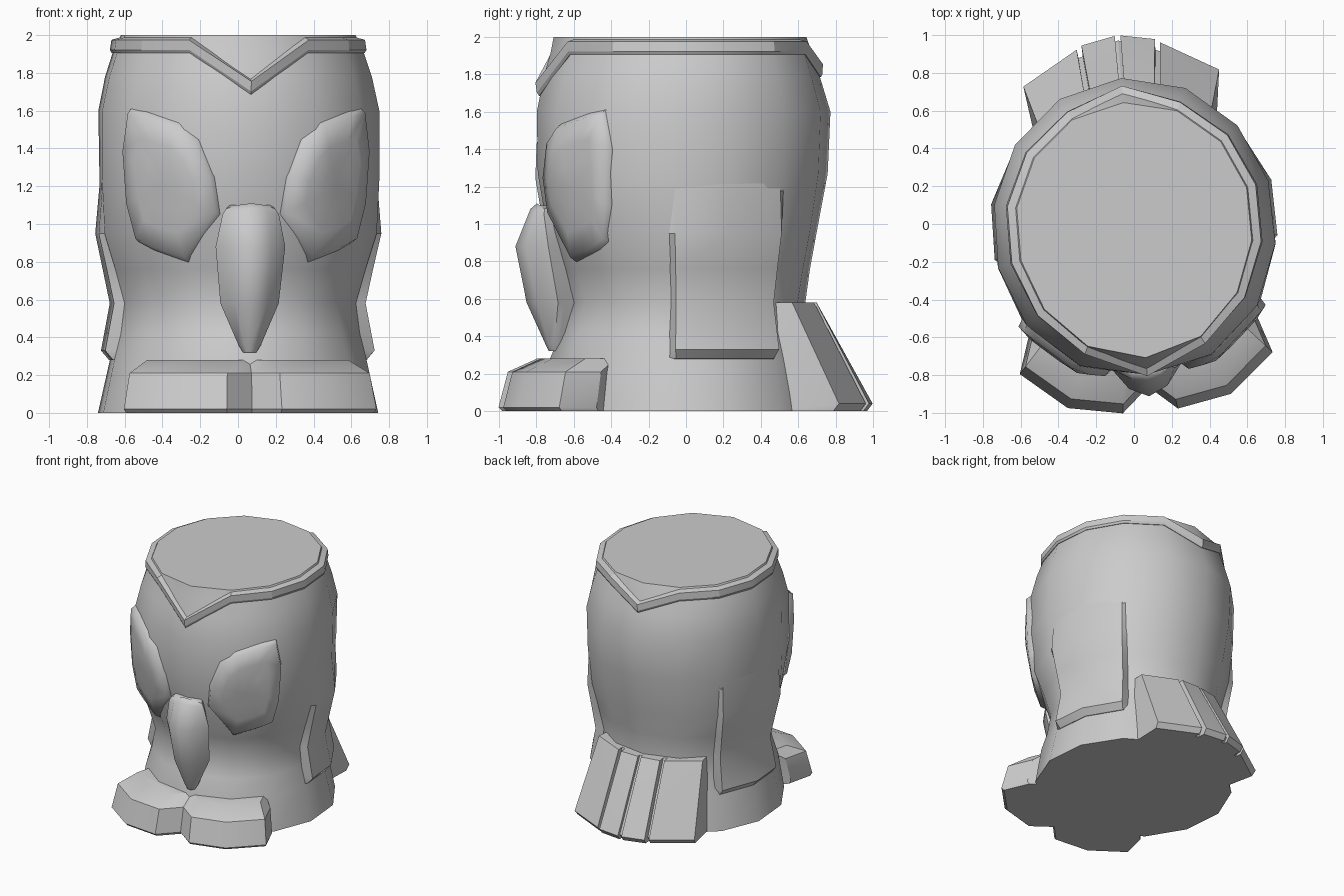
import bpy, bmesh, math
from math import sin, cos, pi, radians

if "Cube" in bpy.data.objects:
    bpy.data.objects.remove(bpy.data.objects["Cube"])

SEG = 14
STEP = 2 * pi / SEG
TURN = radians(5)          # whole model is turned slightly about z
# z, front radius, side radius, back radius
PROFILE = [(0, .74, .75, .72), (.28, .73, .685, .68), (.42, .67, .65, .65),
           (.58, .63, .63, .64), (.76, .68, .68, .665), (.95, .74, .735, .70),
           (1.27, .795, .74, .76), (1.6, .80, .745, .775), (1.78, .765, .71, .72),
           (1.92, .725, .665, .675), (2.0, .71, .625, .645)]


def surf(a, z, off=0.0):
    """Point on the faceted body; a is the angle from the front towards +x."""
    for lo, hi in zip(PROFILE, PROFILE[1:]):
        if z <= hi[0]:
            break
    t = (z - lo[0]) / (hi[0] - lo[0])
    f, s, b = (lo[i] + t * (hi[i] - lo[i]) for i in (1, 2, 3))
    end = f if cos(a) > 0 else b
    r = 1 / math.hypot(sin(a) / s, cos(a) / end)
    if cos(a) > 0:         # cheeks bulge a little around the eyes
        r += .035 * abs(sin(2 * a)) * max(0, 1 - abs(z - 1.3) / .6)
    r *= cos(STEP / 2) / cos(a % STEP - STEP / 2)
    return ((r + off) * sin(a), -(r + off) * cos(a), z)


def finish(name, bm, angle=30):
    bmesh.ops.recalc_face_normals(bm, faces=bm.faces)
    me = bpy.data.meshes.new(name)
    bm.to_mesh(me)
    bm.free()
    ob = bpy.data.objects.new(name, me)
    ob.rotation_euler.z = TURN
    bpy.context.collection.objects.link(ob)
    me.shade_smooth()
    me.set_sharp_from_angle(angle=radians(angle))
    return ob


def loft(name, rings, closed=True, cap=True, loop=False, angle=30, tip=None):
    """Skin a list of equal-length rings."""
    bm = bmesh.new()
    rows = [[bm.verts.new(p) for p in ring] for ring in rings]
    pairs = list(zip(rows, rows[1:])) + ([(rows[-1], rows[0])] if loop else [])
    n = len(rows[0])
    for lo, hi in pairs:
        for i in range(n if closed else n - 1):
            j = (i + 1) % n
            bm.faces.new((lo[i], lo[j], hi[j], hi[i]))
    if tip:
        t = bm.verts.new(tip)
        for i in range(n):
            bm.faces.new((rows[-1][i], rows[-1][(i + 1) % n], t))
    elif cap:
        bm.faces.new(rows[0])
        bm.faces.new(rows[-1])
    return finish(name, bm, angle)


def flip(points, sx):
    return [(x * sx, y, z) for x, y, z in points]


# Body
angles = [i * STEP for i in range(SEG)]
loft("body", [[surf(a, p[0]) for a in angles] for p in PROFILE], angle=35)

# Rim band, dipping to a V at front and back
def rim_ring(z, off):
    dips = {0: .22, SEG // 2: .12}
    return [surf(a, z - dips.get(i, 0), off) for i, a in enumerate(angles)]

loft("rim_band", [rim_ring(1.905, -.03), rim_ring(1.905, .005), rim_ring(1.922, .02),
                  rim_ring(1.975, .038), rim_ring(1.99, -.01), rim_ring(1.98, -.03)],
     cap=False, loop=True, angle=25)

# Raised eye patches (degrees from front, z)
EYE = [(28, 1.54), (20, 1.45), (14, 1.25), (12, 1.05), (27, .79), (44, .855),
       (51, .9), (54, 1.1), (55, 1.4), (52, 1.62), (44, 1.6)]


def eye_point(a, z, scale, off):
    return surf(radians(35 + (a - 35) * scale), 1.2 + (z - 1.2) * scale, off)

for sx, side in ((1, "right"), (-1, "left")):
    rings = [flip([eye_point(a, z, scale, off) for a, z in EYE], sx)
             for scale, off in ((1, -.01), (.92, .035), (.6, .035), (.3, .035))]
    loft("eye_patch_" + side, rings, angle=75, tip=flip([eye_point(35, 1.2, 1, .035)], sx)[0])

# Beak: z, half width, ridge y, side y
rings = []
for z, w, yf, ys in [(1.10, .13, -.80, -.77), (1.07, .15, -.835, -.775), (.88, .185, -.915, -.755),
                     (.58, .155, -.855, -.70), (.36, .06, -.755, -.71), (.32, .035, -.735, -.71)]:
    ym = ys + (yf - ys) * .7
    half = [(w * .5, ys + .12, z), (w * .85, ys + .035, z), (w, ys, z - .02 * (z > 1)),
            (w * .55, ym, z)]
    rings.append(half + [(0, yf, z + .01 * (z > 1))] + flip(half[::-1], -1))
loft("beak", rings, angle=50)

# Feet: one mirrored outline with a notch between them
TOES = [(.146, -.988), (.432, -.935), (.668, -.735), (.60, -.53), (.3, -.3)]
outline = [(0, -.86)] + TOES + [(-x, y) for x, y in TOES[::-1]]
loft("feet", [[(x * s, y * s, z) for x, y in outline]
              for s, z in ((.985, 0), (1.005, .02), (.955, .21), (.80, .28))], angle=32)

# Wings: thin raised panels fading into the flanks
COLS = [(STEP * 3, 0), (STEP * 3 + .06, 1), (STEP * 4, 1), (STEP * 5 - .01, 1), (STEP * 5 + .05, 0)]
ROWS = [(.275, -.02), (.28, .005), (.33, .06), (.58, .055), (.76, .044), (.95, .03), (1.35, -.015)]
for sx, side in ((1, "right"), (-1, "left")):
    rows = [flip([surf(a, z, off if k else min(off, -.01)) for a, k in COLS], sx)
            for z, off in ROWS]
    loft("wing_" + side, rows, closed=False, cap=False)


# Tail: four slanted feathers over a recessed core
def feather(name, bottom, top, push=0.0):
    bm = bmesh.new()
    for (x, y), (u, v) in zip(bottom, top):
        for p in ((x, y - push, .04), (x * .98, y - .03 - push, 0), (u, v - push, .58),
                  (x * .9, .40, 0), (u * .95, .40, .58)):
            bm.verts.new(p)
    res = bmesh.ops.convex_hull(bm, input=bm.verts)
    junk = {g for g in res["geom_interior"] + res["geom_unused"] if isinstance(g, bmesh.types.BMVert)}
    bmesh.ops.delete(bm, geom=list(junk), context='VERTS')
    finish(name, bm, 15)

for sx, side in ((1, "right"), (-1, "left")):
    def m(pts):
        return [(x * sx, y) for x, y in pts]
    feather("tail_inner_" + side, m([(.015, 1.0), (.195, .965)]), m([(.013, .70), (.168, .685)]))
    feather("tail_outer_" + side, m([(.222, .945), (.52, .775)]), m([(.198, .67), (.45, .53)]))
    feather("tail_core_" + side, m([(0, 1.0), (.4, .86)]), m([(0, .70), (.35, .60)]), .025)
